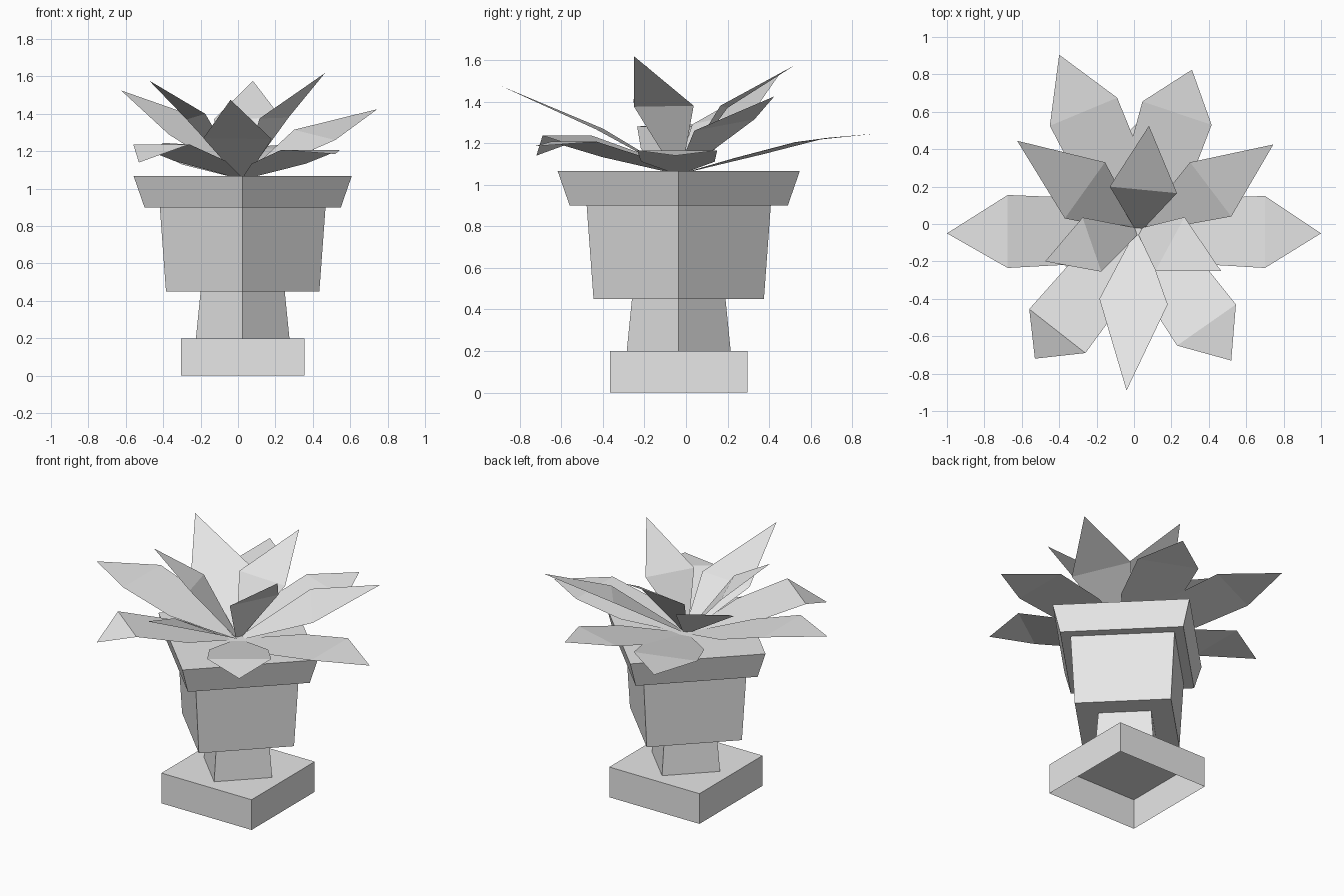
import bpy
import bmesh
import math
from mathutils import Vector

cube = bpy.data.objects.get("Cube")
if cube:
    bpy.data.objects.remove(cube, do_unlink=True)

grey = bpy.data.materials.new("plain_grey")
grey.use_nodes = True
grey.diffuse_color = (0.8, 0.8, 0.8, 1)
grey.node_tree.nodes["Principled BSDF"].inputs["Base Color"].default_value = (0.8, 0.8, 0.8, 1)

CENTRE = Vector((0.025, -0.035, 0))


def finish(name, bm):
    mesh = bpy.data.meshes.new(name)
    bm.to_mesh(mesh)
    bm.free()
    mesh.materials.append(grey)
    obj = bpy.data.objects.new(name, mesh)
    bpy.context.collection.objects.link(obj)


def square_block(name, low, high, z0, z1, turn=0, open_bottom=False):
    """Four-sided tapered block; low and high are corner radii."""
    bm = bmesh.new()
    rings = []
    for radius, z in ((low, z0), (high, z1)):
        ring = []
        for i in range(4):
            a = math.radians(turn + 90 * i)
            ring.append(bm.verts.new(CENTRE + Vector((radius * math.cos(a), radius * math.sin(a), z))))
        rings.append(ring)
    bottom, top = rings
    for i in range(4):
        j = (i + 1) % 4
        bm.faces.new((bottom[i], bottom[j], top[j], top[i]))
    bm.faces.new(top)
    if not open_bottom:
        bm.faces.new(bottom[::-1])
    finish(name, bm)


def leaf(name, tip, wide_a, wide_b, broad=False):
    """Thin folded leaf: narrow root, widest line, pointed tip."""
    tip, wide_a, wide_b = Vector(tip), Vector(wide_a), Vector(wide_b)
    middle = (wide_a + wide_b) / 2
    half = (wide_a - wide_b) / 2
    root = CENTRE + Vector((0, 0, 1.05))
    root += (middle - root) * 0.06
    rows = [(root, 0.14), (middle, 1)]
    if broad:
        rows.insert(1, (root.lerp(middle, 0.5), 0.92))
    bm = bmesh.new()
    pairs = [(bm.verts.new(c + half * w), bm.verts.new(c - half * w)) for c, w in rows]
    for (a, b), (c, d) in zip(pairs, pairs[1:]):
        bm.faces.new((a, b, d, c))
    bm.faces.new((pairs[-1][0], pairs[-1][1], bm.verts.new(tip)))
    bm.normal_update()
    for face in bm.faces:
        if face.normal.z < 0:
            face.normal_flip()
    finish(name, bm)


# Pot
square_block("base_slab", 0.467, 0.467, 0, 0.2, turn=45, open_bottom=True)
square_block("pedestal", 0.25, 0.225, 0.2, 0.45)
square_block("pot_body", 0.41, 0.443, 0.45, 0.9)
square_block("pot_rim", 0.525, 0.583, 0.9, 1.067)

# Low spreading leaves
leaf("low_leaf_right", (-1, -0.05, 1.295), (-0.675, 0.155, 1.28), (-0.675, -0.235, 1.28), True)
leaf("low_leaf_left", (1, -0.05, 1.14), (0.7, 0.15, 1.165), (0.7, -0.235, 1.165), True)
leaf("low_leaf_back_right", (-0.4, 0.905, 1.245), (-0.09, 0.675, 1.225), (-0.45, 0.525, 1.205), True)
leaf("low_leaf_back_left", (0.31, 0.825, 1.24), (0.045, 0.655, 1.22), (0.415, 0.53, 1.205), True)
leaf("low_leaf_front_right", (-0.53, -0.72, 1.14), (-0.56, -0.455, 1.237), (-0.26, -0.69, 1.237), True)
leaf("low_leaf_front_left", (0.52, -0.73, 1.185), (0.545, -0.43, 1.207), (0.23, -0.65, 1.207), True)

# Upright leaves
leaf("high_leaf_back_right", (-0.625, 0.445, 1.525), (-0.155, 0.33, 1.36), (-0.37, 0.03, 1.29))
leaf("high_leaf_back_left", (0.745, 0.425, 1.425), (0.3, 0.33, 1.315), (0.52, 0.04, 1.26))
leaf("high_leaf_back", (0.08, 0.525, 1.576), (-0.13, 0.2, 1.37), (0.23, 0.165, 1.38))
leaf("high_leaf_front", (-0.04, -0.89, 1.475), (-0.185, -0.4, 1.27), (0.18, -0.43, 1.265))
leaf("high_leaf_front_right", (-0.475, -0.2, 1.578), (-0.275, 0.035, 1.37), (-0.175, -0.255, 1.4))
leaf("high_leaf_front_left", (0.465, -0.25, 1.618), (0.27, 0.037, 1.38), (0.115, -0.25, 1.375))
